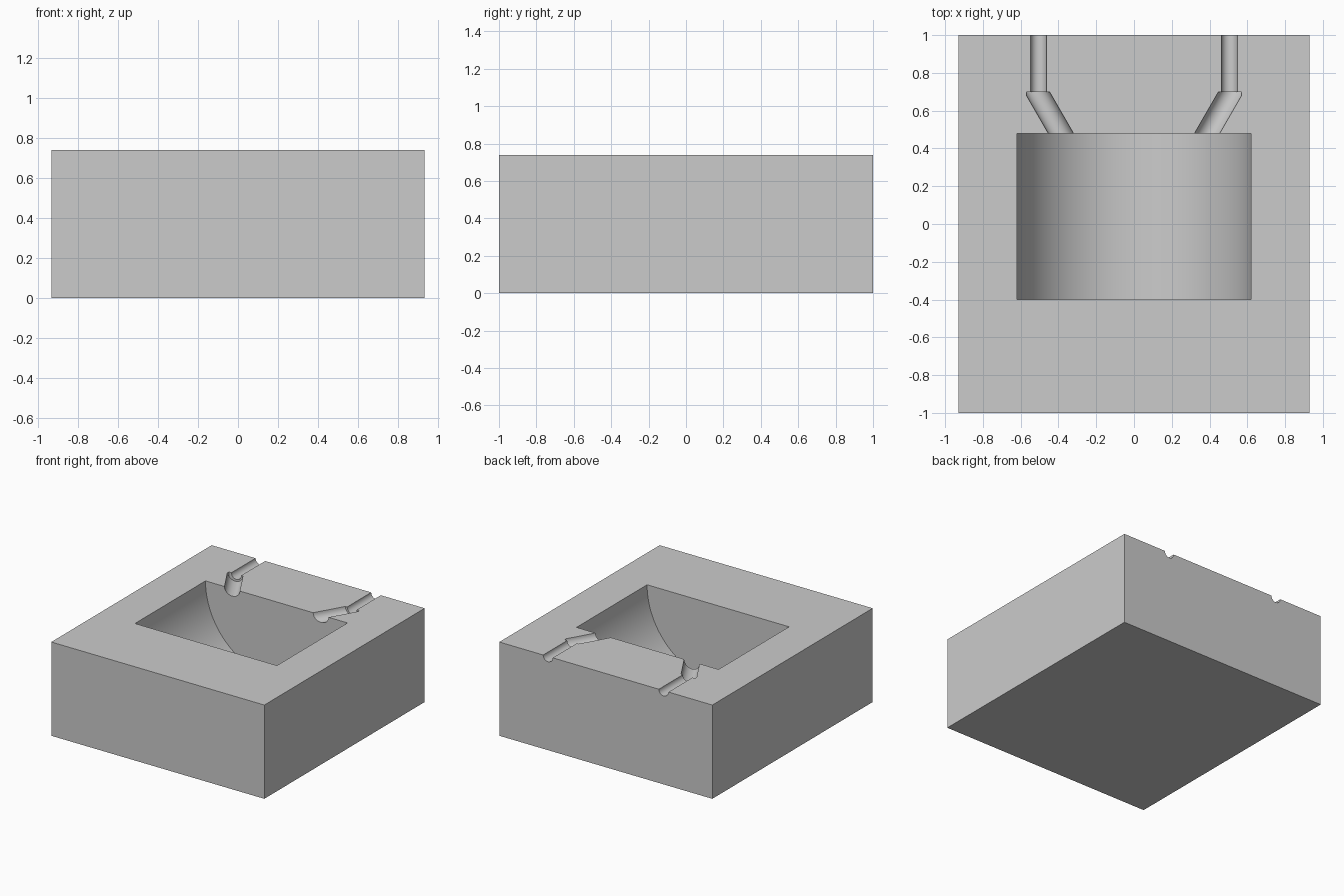
import bpy, bmesh, math
from mathutils import Matrix, Vector

if "Cube" in bpy.data.objects:
    bpy.data.objects.remove(bpy.data.objects["Cube"])

TOP = 0.74

grey = bpy.data.materials.new("plain grey")
grey.use_nodes = True
grey.diffuse_color = (0.6, 0.6, 0.6, 1)
grey.node_tree.nodes["Principled BSDF"].inputs["Base Color"].default_value = (0.6, 0.6, 0.6, 1)


def add_object(name, bm):
    bmesh.ops.recalc_face_normals(bm, faces=bm.faces)
    mesh = bpy.data.meshes.new(name)
    bm.to_mesh(mesh)
    bm.free()
    obj = bpy.data.objects.new(name, mesh)
    obj.data.materials.append(grey)
    bpy.context.collection.objects.link(obj)
    return obj


def round_cutter(name, start, end, half_width, depth, segments, clip_x=None):
    """Elliptical bar centred on the top face, running between two (x, y) points."""
    bm = bmesh.new()
    bmesh.ops.create_circle(bm, cap_ends=True, segments=segments, radius=1)
    bm.transform(Matrix.Translation((start[0], start[1], TOP))
                 @ Matrix.Diagonal((half_width, 1, depth, 1))
                 @ Matrix.Rotation(math.pi / 2, 4, "X"))
    grown = bmesh.ops.extrude_face_region(bm, geom=bm.faces[:], use_keep_orig=True)
    moved = [v for v in grown["geom"] if isinstance(v, bmesh.types.BMVert)]
    bmesh.ops.translate(bm, verts=moved,
                        vec=Vector((end[0] - start[0], end[1] - start[1], 0)))
    if clip_x is not None:
        # Trim the outer corner with a vertical plane
        side = math.copysign(1, clip_x)
        cut = bmesh.ops.bisect_plane(bm, geom=bm.verts[:] + bm.edges[:] + bm.faces[:],
                                     plane_co=(clip_x, 0, 0), plane_no=(side, 0, 0),
                                     clear_outer=True)
        edges = [e for e in cut["geom_cut"] if isinstance(e, bmesh.types.BMEdge)]
        bmesh.ops.holes_fill(bm, edges=edges)
    return add_object(name, bm)


# Solid block
bm = bmesh.new()
bmesh.ops.create_cube(bm, size=1)
bm.transform(Matrix.Translation((0, 0, TOP / 2)) @ Matrix.Diagonal((1.86, 2, TOP, 1)))
block = add_object("mould_block", bm)

# Half-cylinder cavity
cutters = [round_cutter("cavity_cutter", (0, -0.4), (0, 0.48), 0.62, 0.62, 96)]

# Mirrored pair of channels: slanted gate, then a straight groove to the back
for side, label in ((1, "left"), (-1, "right")):
    cutters.append(round_cutter(label + "_gate_cutter", (side * 0.341, 0.4),
                                (side * 0.514, 0.7), 0.067, 0.058, 32, side * 0.57))
    cutters.append(round_cutter(label + "_groove_cutter", (side * 0.505, 0.685),
                                (side * 0.505, 1.1), 0.042, 0.042, 32))

bpy.ops.object.select_all(action="DESELECT")
block.select_set(True)
bpy.context.view_layer.objects.active = block
for cutter in cutters:
    cutter.hide_render = True
    mod = block.modifiers.new(cutter.name, "BOOLEAN")
    mod.operation = "DIFFERENCE"
    mod.solver = "EXACT"
    mod.object = cutter
    bpy.ops.object.modifier_apply(modifier=mod.name)
    bpy.data.objects.remove(cutter)

bpy.ops.object.shade_smooth_by_angle(angle=math.radians(30))
